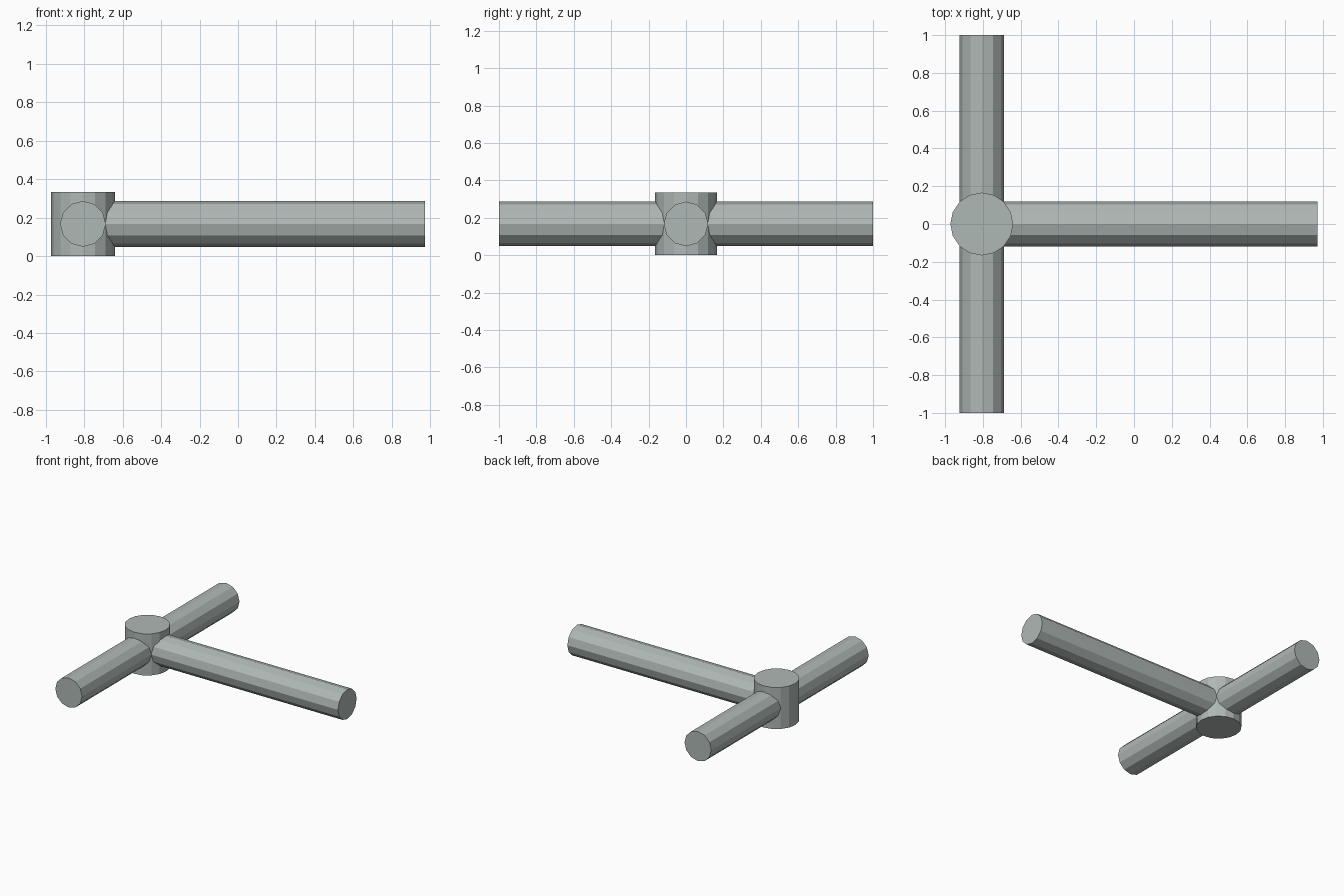
import bpy
from math import pi

if "Cube" in bpy.data.objects:
    bpy.data.objects.remove(bpy.data.objects["Cube"])

HUB_X, MID_Z = -0.806, 0.167

metal = bpy.data.materials.new("metal")
metal.diffuse_color = (0.43, 0.48, 0.46, 1)
metal.use_nodes = True
metal.node_tree.nodes["Principled BSDF"].inputs["Base Color"].default_value = metal.diffuse_color


def cylinder(name, radius, length, sides, location, rotation=(0, 0, 0)):
    bpy.ops.mesh.primitive_cylinder_add(vertices=sides, radius=radius, depth=length,
                                        location=location, rotation=rotation)
    obj = bpy.context.object
    obj.name = name
    obj.data.materials.append(metal)


# Upright hub joining the pipes
cylinder("hub", 0.166, 2 * MID_Z, 16, (HUB_X, 0, MID_Z))

# Two short side pipes, running from the hub centre to front and back
for name, side in (("front_pipe", -1), ("back_pipe", 1)):
    cylinder(name, 0.119, 1.0, 12, (HUB_X, side * 0.5, MID_Z), (pi / 2, 0, 0))

# Long pipe running to the right
end_x = 0.972
cylinder("long_pipe", 0.119, end_x - HUB_X, 12,
         ((end_x + HUB_X) / 2, 0, MID_Z), (0, pi / 2, 0))
